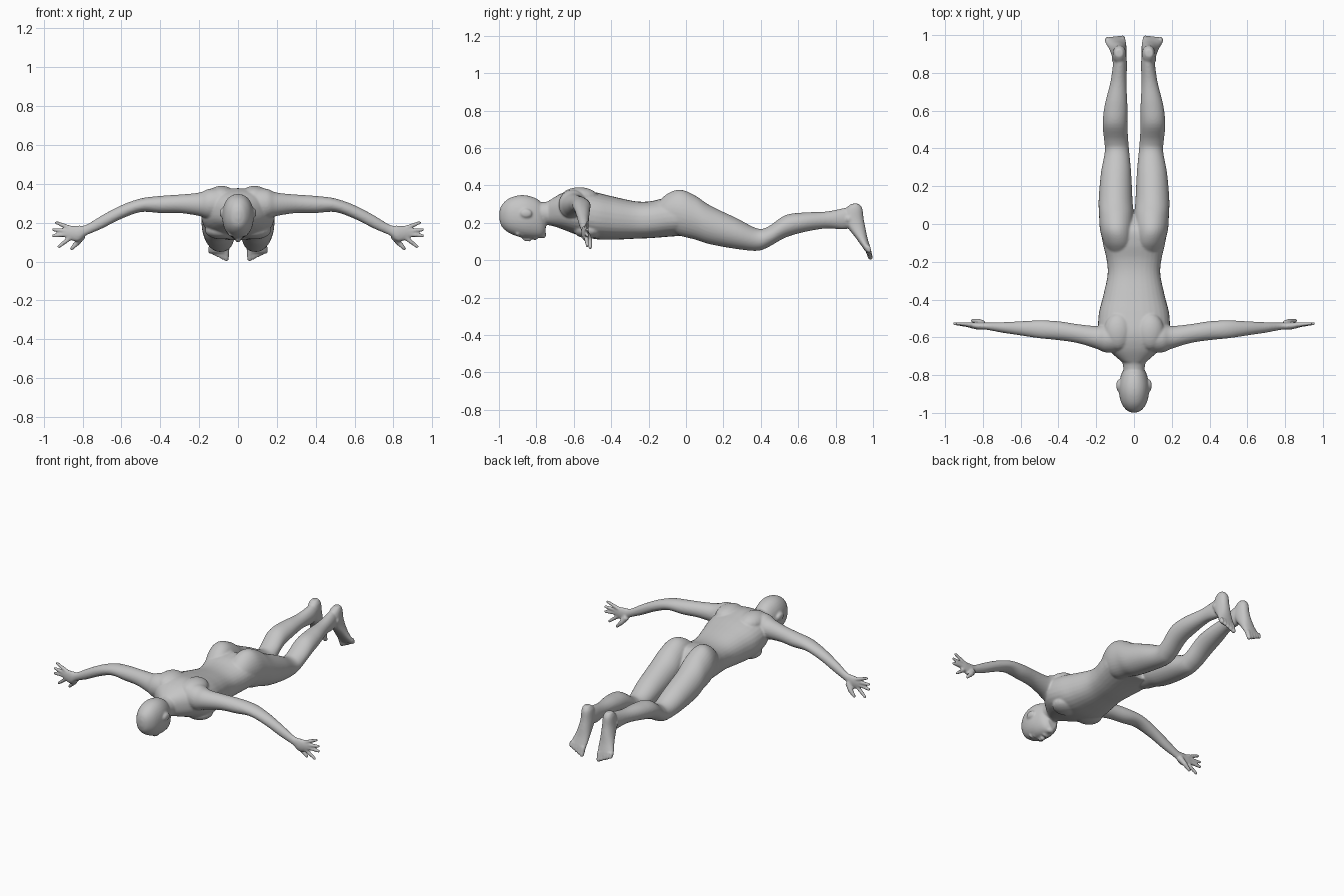
import bpy, bmesh, math
from mathutils import Vector

cube = bpy.data.objects.get("Cube")
if cube:
    bpy.data.objects.remove(cube, do_unlink=True)

# One flat grey for the whole figure
grey = bpy.data.materials.new("plain grey")
grey.use_nodes = True
grey.diffuse_color = (0.56, 0.56, 0.56, 1)
grey.node_tree.nodes["Principled BSDF"].inputs["Base Color"].default_value = grey.diffuse_color

bm = bmesh.new()
RING, STEPS = 32, 5


def spline(a, b, c, d, t):
    """Catmull-Rom blend between b and c."""
    return b + 0.5 * t * (c - a + t * (2 * a - 5 * b + 4 * c - d + t * (3 * (b - c) + d - a)))


def loft(sections, axis, side=1, power=1.0):
    """Skin smooth oval rings; a section is position along axis, then low/high of the other two axes."""
    rows, last = [], len(sections) - 1
    for i in range(last):
        near = [sections[max(0, min(last, i + k))] for k in (-1, 0, 1, 2)]
        for step in range(STEPS):
            rows.append([spline(*vals, step / STEPS) for vals in zip(*near)])
    rows.append(sections[last])
    others = [k for k in range(3) if k != axis]
    rings = []
    for pos, a0, a1, b0, b1 in rows:
        ring = []
        for k in range(RING):
            angle = math.tau * k / RING
            c, s = math.cos(angle), math.sin(angle)
            co = Vector()
            co[axis] = pos
            co[others[0]] = (a0 + a1) / 2 + (a1 - a0) / 2 * math.copysign(abs(c) ** power, c)
            co[others[1]] = (b0 + b1) / 2 + (b1 - b0) / 2 * math.copysign(abs(s) ** power, s)
            co.x *= side
            ring.append(bm.verts.new(co))
        rings.append(ring)
    for r, q in zip(rings, rings[1:]):
        for k in range(RING):
            n = (k + 1) % RING
            bm.faces.new((r[k], r[n], q[n], q[k]))
    bm.faces.new(rings[0])
    bm.faces.new(rings[-1])


def ball(center, radii, side=1):
    made = bmesh.ops.create_uvsphere(bm, u_segments=20, v_segments=12, radius=1)["verts"]
    for v in made:
        v.co = Vector(center) + Vector(r * c for r, c in zip(radii, v.co))
        v.co.x *= side


def digit(start, end, r0, r1, side):
    """Tapered finger or toe with a rounded tip."""
    a, b = Vector(start), Vector(end)
    turn = (b - a).to_track_quat("Z", "Y")
    made = bmesh.ops.create_cone(bm, cap_ends=True, segments=14, radius1=r0, radius2=r1,
                                 depth=(b - a).length)["verts"]
    for v in made:
        v.co = turn @ v.co + (a + b) / 2
        v.co.x *= side
    ball(b, (r1, r1, r1), side)


def centred(rows):
    return [(y, -w, w, low, high) for y, w, low, high in rows]


# Torso
loft(centred([
    (-.73, .065, .19, .32), (-.66, .14, .165, .36), (-.58, .185, .135, .378),
    (-.48, .187, .112, .362), (-.38, .163, .11, .338), (-.27, .14, .115, .315),
    (-.19, .145, .118, .315), (-.1, .165, .125, .335), (-.02, .17, .13, .33),
    (.05, .1, .13, .25)]), 1, power=0.85)

# Neck
loft(centred([(-.84, .055, .2, .31), (-.75, .058, .19, .312), (-.7, .075, .18, .335),
              (-.64, .11, .18, .36)]), 1)

# Head
loft(centred([
    (-.998, .012, .22, .26), (-.985, .04, .18, .295), (-.95, .066, .148, .328),
    (-.9, .079, .127, .346), (-.85, .08, .118, .346), (-.8, .069, .117, .33),
    (-.77, .055, .122, .305), (-.75, .035, .14, .28)]), 1, power=0.92)

# Nose, lips and chin
ball((0, -.85, .118), (.012, .026, .018))
ball((0, -.838, .112), (.017, .01, .013))
ball((0, -.808, .118), (.024, .013, .011))
ball((0, -.768, .134), (.025, .02, .018))

legs = [
    (-.16, .02, .13, .18, .3), (-.1, .005, .16, .16, .355), (-.03, .003, .18, .13, .377),
    (.05, .003, .185, .11, .345), (.13, .008, .187, .085, .292), (.27, .015, .175, .06, .225),
    (.38, .025, .155, .05, .17), (.44, .03, .158, .07, .18), (.53, .035, .166, .12, .24),
    (.63, .035, .155, .15, .255), (.75, .04, .125, .17, .26), (.85, .037, .11, .165, .28),
    (.9, .045, .1, .19, .29)]
feet = [
    (.302, .06, .1, .885, .925), (.275, .045, .11, .855, .943), (.22, .04, .115, .84, .95),
    (.17, .04, .122, .868, .96), (.12, .04, .135, .907, .97), (.07, .042, .152, .943, .985),
    (.045, .046, .15, .96, .99)]
arms = [
    (.08, -.68, -.52, .22, .38), (.15, -.68, -.53, .22, .374), (.2, -.66, -.54, .235, .355),
    (.3, -.63, -.53, .25, .345), (.4, -.615, -.515, .25, .338), (.5, -.605, -.51, .255, .325),
    (.6, -.59, -.515, .22, .29), (.7, -.575, -.52, .17, .238), (.78, -.56, -.522, .135, .19),
    (.82, -.56, -.52, .105, .186), (.86, -.552, -.52, .11, .182), (.885, -.545, -.522, .12, .172)]
# Finger root and tip, as x and z
fingers = [(.85, .168, .935, .201), (.87, .156, .951, .165), (.87, .14, .95, .133),
           (.86, .125, .922, .077)]

for side in (1, -1):
    loft(legs, 1, side)
    loft(feet, 2, side, 0.9)
    loft(arms, 0, side)
    # Fingers and thumb
    for x0, z0, x1, z1 in fingers:
        digit((x0, -.535, z0), (x1, -.527, z1), .013, .009, side)
    digit((.8, -.53, .135), (.825, -.515, .1), .02, .015, side)
    digit((.825, -.515, .1), (.855, -.512, .068), .015, .01, side)
    # Toes
    for i in range(5):
        t = i / 4
        x, r = .06 + .083 * t, .013 - .003 * t
        digit((x, .972, .06 + .015 * t), (x, .986 - .004 * t, .014 + .036 * t), r + .003, r, side)
    # Shoulder blade, chest and ankle bone
    ball((.085, -.57, .335), (.075, .1, .055), side)
    ball((.085, -.52, .16), (.085, .08, .045), side)
    ball((.105, .87, .22), (.014, .016, .018), side)
    # Ear, eye and brow
    ball((.081, -.855, .25), (.013, .033, .024), side)
    ball((.03, -.876, .138), (.014, .011, .013), side)
    ball((.03, -.9, .142), (.024, .01, .014), side)

bmesh.ops.recalc_face_normals(bm, faces=bm.faces)
mesh = bpy.data.meshes.new("body")
bm.to_mesh(mesh)
bm.free()
mesh.materials.append(grey)
body = bpy.data.objects.new("body", mesh)
bpy.context.collection.objects.link(body)

# Fuse the parts into one skin and soften the joins
fuse = body.modifiers.new("fuse", "REMESH")
fuse.mode = "VOXEL"
fuse.voxel_size = 0.006
fuse.use_smooth_shade = True
soften = body.modifiers.new("soften", "SMOOTH")
soften.factor = 0.5
soften.iterations = 5
